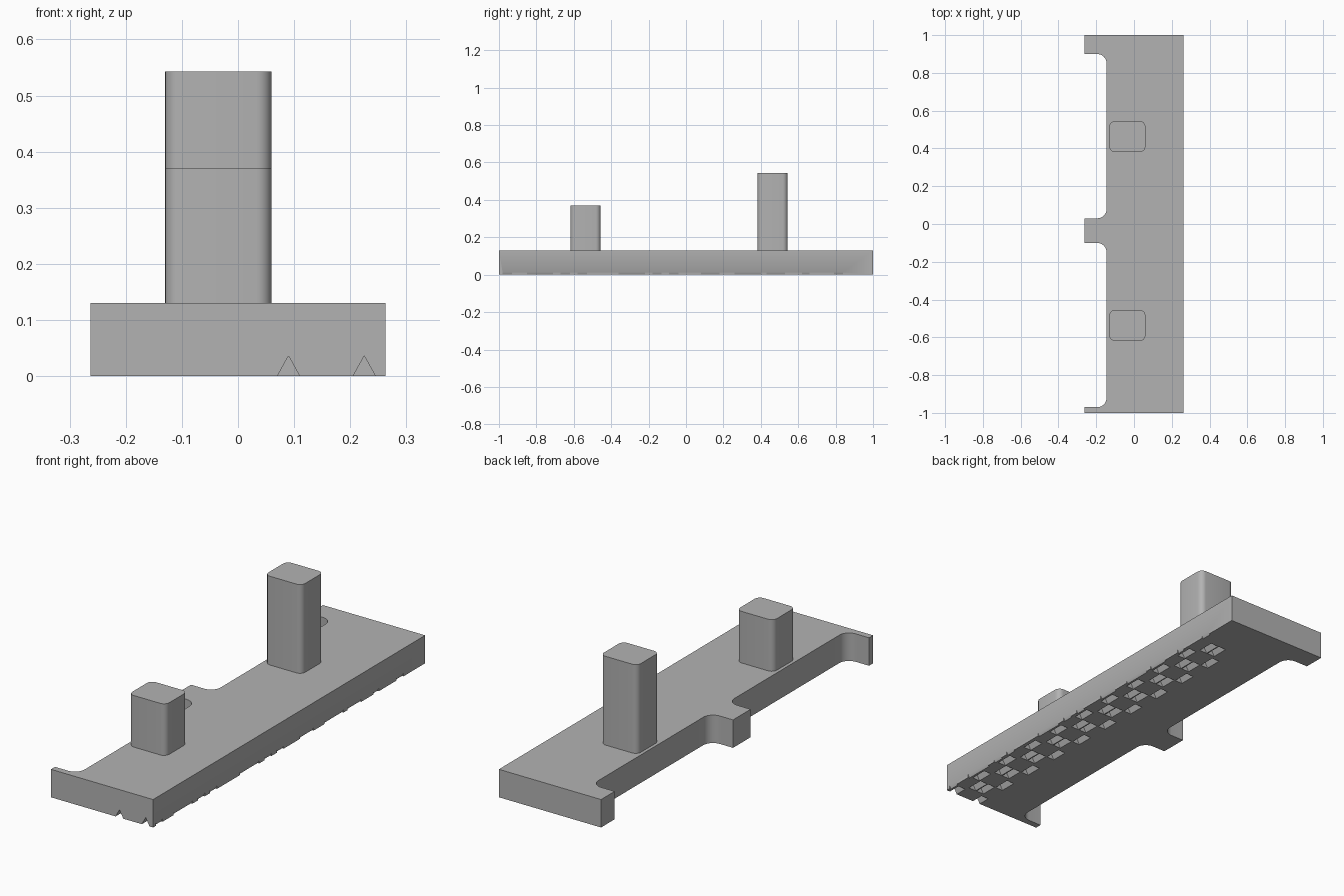
import bpy, bmesh
from math import cos, sin, pi, radians

old = bpy.data.objects.get("Cube")
if old:
    bpy.data.objects.remove(old, do_unlink=True)

GREY = (0.45, 0.45, 0.45, 1)
grey = bpy.data.materials.new("plain grey")
grey.use_nodes = True
grey.diffuse_color = GREY
grey.node_tree.nodes["Principled BSDF"].inputs["Base Color"].default_value = GREY


def make_object(name, bm):
    bmesh.ops.recalc_face_normals(bm, faces=bm.faces)
    mesh = bpy.data.meshes.new(name)
    bm.to_mesh(mesh)
    bm.free()
    mesh.materials.append(grey)
    obj = bpy.data.objects.new(name, mesh)
    bpy.context.collection.objects.link(obj)
    return obj


def extrude(bm, points, vector):
    face = bm.faces.new([bm.verts.new(p) for p in points])
    result = bmesh.ops.extrude_face_region(bm, geom=[face])
    moved = [v for v in result["geom"] if isinstance(v, bmesh.types.BMVert)]
    bmesh.ops.translate(bm, verts=moved, vec=vector)


def arc(cx, cy, radius, start, steps=8):
    """Quarter turn, clockwise from the start angle in degrees."""
    angles = [radians(start) - pi / 2 * i / steps for i in range(steps + 1)]
    return [(cx + radius * cos(a), cy + radius * sin(a)) for a in angles]


def smooth(obj):
    bpy.ops.object.select_all(action="DESELECT")
    obj.select_set(True)
    bpy.context.view_layer.objects.active = obj
    bpy.ops.object.shade_smooth_by_angle(angle=radians(30))


# Base plate: one side has two pockets with rounded inner corners
HALF_X, HEIGHT, INNER, FILLET = 0.263, 0.13, -0.145, 0.05
outline = [(HALF_X, -1), (HALF_X, 1), (-HALF_X, 1)]
for top, bottom in ((0.9, 0.03), (-0.1, -0.97)):
    cx = INNER - FILLET
    outline.append((-HALF_X, top))
    outline += arc(cx, top - FILLET, FILLET, 90)
    outline += arc(cx, bottom + FILLET, FILLET, 0)
    outline.append((-HALF_X, bottom))
outline.append((-HALF_X, -1))
bm = bmesh.new()
extrude(bm, [(x, y, 0) for x, y in outline], (0, 0, HEIGHT))
base = make_object("base_plate", bm)

# V-shaped grip grooves cut into the underside
cutter_bm = bmesh.new()


def groove(x, start, end):
    low = -0.002
    extrude(cutter_bm, [(x - 0.021, start, low), (x + 0.021, start, low),
                        (x, start, 0.036)], (0, end - start, 0))


PERIOD, DASH = 0.18, 0.08
for row in range(4):
    x = 0.09 + 0.045 * row
    offset = -1.02 if row in (0, 3) else -0.92
    for i in range(10):
        y = offset + i * PERIOD
        groove(x, y, y + DASH)

# Notches along the long outer edge
for start, end in ((-0.98, -0.93), (-0.85, -0.71), (-0.67, -0.62), (-0.58, -0.53),
                   (-0.36, -0.22), (-0.18, -0.13), (-0.09, -0.04), (0.08, 0.18),
                   (0.26, 0.40), (0.43, 0.53), (0.62, 0.66), (0.79, 0.84)):
    groove(0.275, start, end)

cutter = make_object("groove_cutter", cutter_bm)
cutter.hide_render = True
cut = base.modifiers.new("grooves", "BOOLEAN")
cut.operation = "DIFFERENCE"
cut.solver = "EXACT"
cut.object = cutter
bpy.context.view_layer.objects.active = base
bpy.ops.object.modifier_apply(modifier=cut.name)
bpy.data.objects.remove(cutter, do_unlink=True)
smooth(base)


# Upright posts with rounded vertical corners
def post(name, y, top):
    half_x, half_y, radius, cx = 0.095, 0.081, 0.027, -0.035
    points = []
    for sx, sy, start in ((1, 1, 90), (1, -1, 0), (-1, -1, -90), (-1, 1, 180)):
        points += arc(cx + sx * (half_x - radius), y + sy * (half_y - radius),
                      radius, start, 6)
    bm = bmesh.new()
    bottom = HEIGHT - 0.01
    extrude(bm, [(px, py, bottom) for px, py in points], (0, 0, top - bottom))
    smooth(make_object(name, bm))


post("short_post", -0.537, 0.37)
post("tall_post", 0.463, 0.543)
